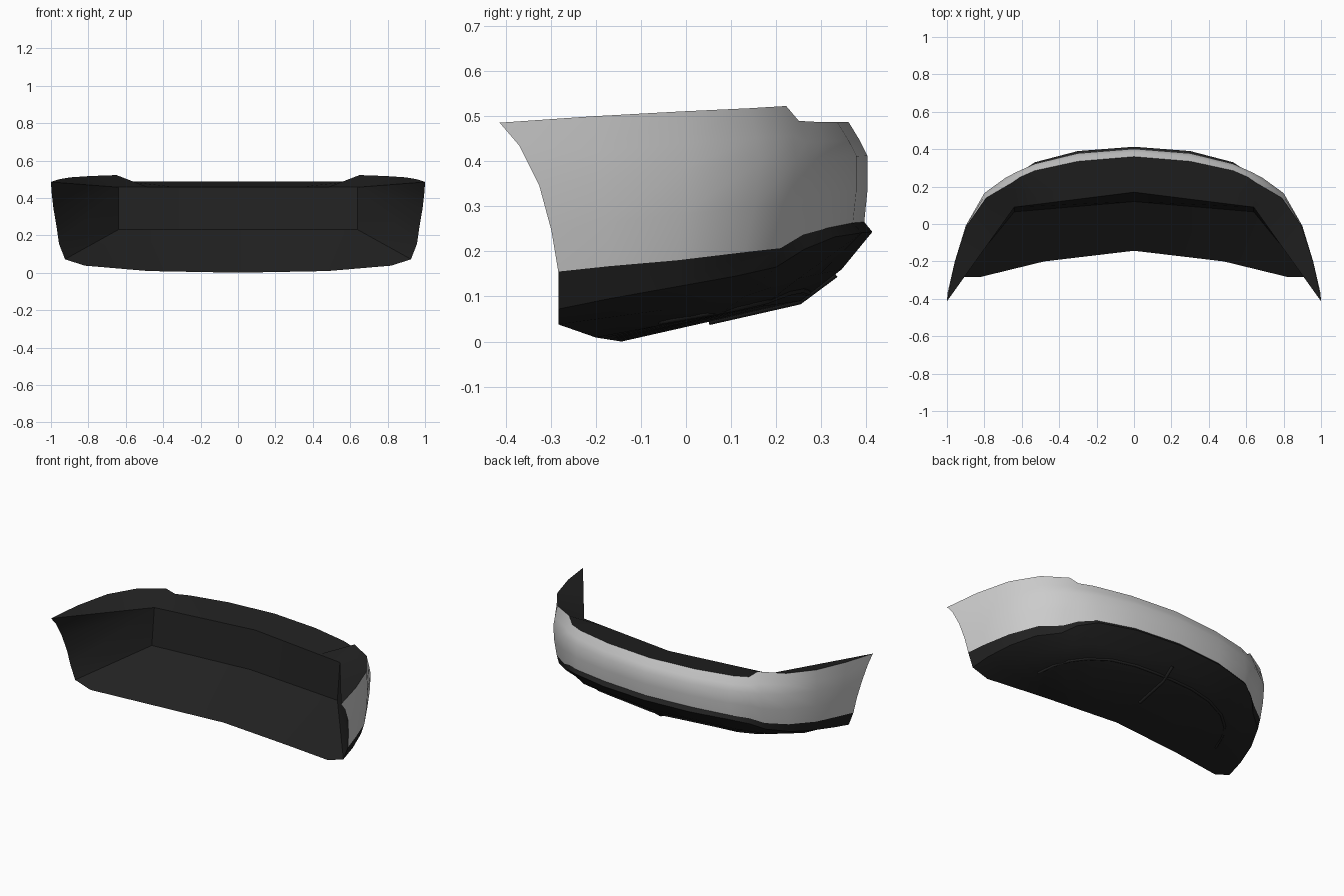
import bpy, bmesh, math
from mathutils import Vector
from mathutils.bvhtree import BVHTree

if "Cube" in bpy.data.objects:
    bpy.data.objects.remove(bpy.data.objects["Cube"])

black = bpy.data.materials.new("black_plastic")
black.diffuse_color = (0.015, 0.015, 0.015, 1)
black.use_nodes = True
black.node_tree.nodes["Principled BSDF"].inputs["Base Color"].default_value = black.diffuse_color


def lerp_row(a, b, n):
    a, b = Vector(a), Vector(b)
    return [a.lerp(b, i / (n - 1)) for i in range(n)]


def doubled(pts):
    """Insert a midpoint between neighbouring points."""
    pts = [Vector(p) for p in pts]
    out = [pts[0]]
    for a, b in zip(pts, pts[1:]):
        out += [(a + b) / 2, b]
    return out


def grid(rows):
    """Quads between successive rows."""
    return [[a[i], a[i + 1], b[i + 1], b[i]]
            for a, b in zip(rows, rows[1:]) for i in range(len(a) - 1)]


def half_shell(name, faces, mat=None, angle=28):
    """Right half from polygons, mirrored across x = 0."""
    bm = bmesh.new()
    for f in faces:
        bm.faces.new([bm.verts.new(p) for p in f])
    bmesh.ops.remove_doubles(bm, verts=bm.verts, dist=1e-4)
    tree = BVHTree.FromBMesh(bm)
    me = bpy.data.meshes.new(name)
    bm.to_mesh(me)
    bm.free()
    for p in me.polygons:
        p.use_smooth = True
    me.set_sharp_from_angle(angle=math.radians(angle))
    ob = bpy.data.objects.new(name, me)
    bpy.context.collection.objects.link(ob)
    if mat:
        me.materials.append(mat)
    m = ob.modifiers.new("mirror", 'MIRROR')
    m.use_clip = True
    return tree


# Horizontal section lines, each from the centre out to the wheel arch edge
rim = [Vector(p) for p in (
    (0, .36, .487), (.3, .335, .487), (.53, .285, .487), (.61, .25, .489), (.65, .222, .522),
    (.79, .14, .517), (.895, -.01, .510), (.96, -.21, .499), (1, -.413, .485))]
crease = [Vector(p) for p in (
    (0, .402, .412), (.3, .378, .411), (.53, .322, .407), (.63, .277, .405), (.69, .245, .402),
    (.80, .165, .398), (.90, -.01, .382), (.955, -.19, .360), (.987, -.325, .345))]
seam = [Vector(p) for p in (
    (0, .395, .265), (.3, .37, .263), (.53, .315, .252), (.62, .26, .237), (.69, .21, .207),
    (.80, .13, .198), (.885, -.02, .18), (.93, -.17, .167), (.957, -.283, .155))]
lip = [Vector(p) for p in (
    (0, .413, .243), (.3, .39, .241), (.53, .33, .232), (.63, .263, .205), (.69, .2, .165),
    (.80, .11, .145), (.87, -.03, .12), (.91, -.17, .095), (.925, -.283, .072))]
under = doubled([(0, .345, .16), (.53, .25, .14), (.66, .13, .1), (.78, -.05, .07), (.82, -.283, .038)])
belly = doubled([(0, .255, .09), (.45, .17, .078), (.58, .07, .058), (.60, -.06, .035), (.48, -.2, .009)])
keel = lerp_row((0, -.143, 0), (.48, -.2, .009), 9)
step = [a.lerp(b, .55) + Vector((0, .002, 0)) for a, b in zip(rim, crease)]
step[8] = Vector((.997, -.37, .435))
mid = [a.lerp(b, .5) + Vector((.004 * i / 8, .004, 0)) for i, (a, b) in enumerate(zip(crease, seam))]
mid[8] = Vector((.97, -.298, .245))

# Painted outer cover
half_shell("bumper_cover", grid([rim, step, crease, mid, seam]))

# Black lower valance and underside
tree = half_shell("lower_valance", grid([seam, lip, under, belly, keel]), black)

# Black inner side: top flange, recessed wall, floor and wing insides
top_c, top_e = Vector((0, .17, .457)), Vector((.64, .09, .457))
bot_c, bot_e = Vector((0, .12, .23)), Vector((.64, .065, .23))
inner_top = lerp_row(top_c, top_e, 5) + lerp_row(top_e, rim[8], 5)[1:]
liner = grid([inner_top[:-1], rim[:-1]])
liner.append([inner_top[7], rim[8], rim[7]])
liner += [[bot_c, bot_e, top_e, top_c], [keel[0], belly[8], bot_e, bot_c]]
edge = [r[8] for r in (rim, step, crease, mid, seam, lip, under, belly)]
for i in range(7):
    liner.append([top_e if i < 4 else bot_e, edge[i + 1], edge[i]])
liner.append([top_e, bot_e, edge[4]])
half_shell("inner_liner", liner, black, 35)


# Raised ribs following the underside
def rib(name, path, radius):
    cu = bpy.data.curves.new(name, 'CURVE')
    cu.dimensions = '3D'
    cu.bevel_depth = radius
    cu.bevel_resolution = 1
    cu.use_fill_caps = True
    sp = cu.splines.new('POLY')
    pts = []
    for x, y in path:
        hit = tree.ray_cast(Vector((max(abs(x), .003), y, -1)), Vector((0, 0, 1)))[0]
        if hit:
            pts.append((x, y, hit.z + radius * .2))
    sp.points.add(len(pts) - 1)
    for p, co in zip(sp.points, pts):
        p.co = (*co, 1)
    cu.materials.append(black)
    bpy.context.collection.objects.link(bpy.data.objects.new(name, cu))


half = [(.05, .27), (.2, .255), (.35, .225), (.48, .175), (.56, .11), (.61, .03), (.64, -.06)]
rib("underside_rib", [(-x, y) for x, y in reversed(half)] + half, .008)
rib("centre_fin", [(0, .33), (0, .25), (0, .15), (0, .05)], .011)
